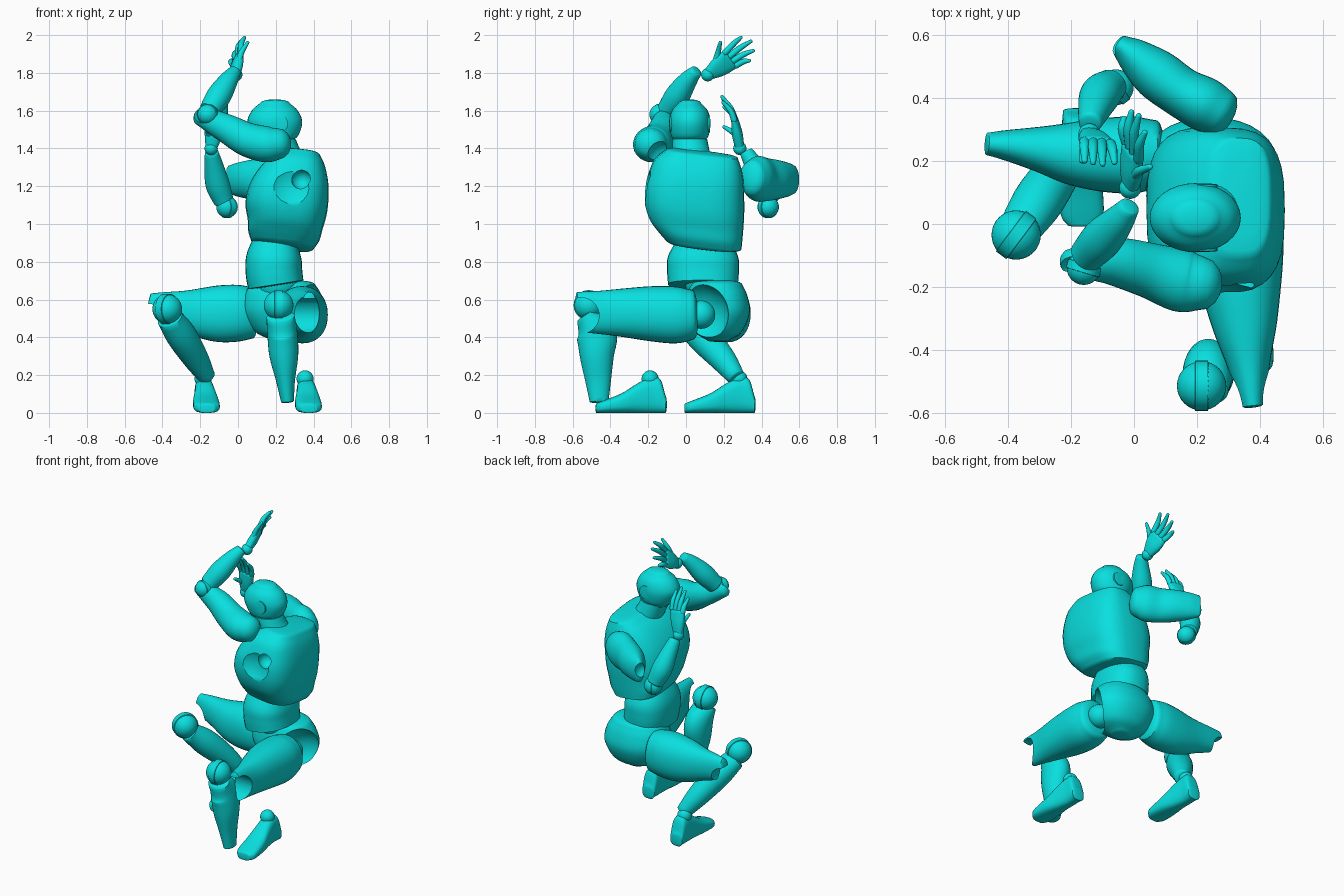
import bpy, bmesh, math
from mathutils import Vector

if "Cube" in bpy.data.objects:
    bpy.data.objects.remove(bpy.data.objects["Cube"], do_unlink=True)

teal = bpy.data.materials.new("teal")
teal.use_nodes = True
teal.diffuse_color = (0.003, 0.74, 0.74, 1)
teal.node_tree.nodes["Principled BSDF"].inputs["Base Color"].default_value = teal.diffuse_color
X, Y, Z = Vector((1, 0, 0)), Vector((0, 1, 0)), Vector((0, 0, 1))


def finish(name, bm):
    bmesh.ops.recalc_face_normals(bm, faces=bm.faces)
    mesh = bpy.data.meshes.new(name)
    bm.to_mesh(mesh)
    bm.free()
    mesh.materials.append(teal)
    obj = bpy.data.objects.new(name, mesh)
    bpy.context.collection.objects.link(obj)
    return smooth(obj)


def smooth(obj):
    bpy.ops.object.select_all(action='DESELECT')
    obj.select_set(True)
    bpy.context.view_layer.objects.active = obj
    bpy.ops.object.shade_smooth_by_angle(angle=math.radians(40))
    return obj


def spline(pts, steps=5):
    """Smooth curve through the points; radii ride along."""
    p = [Vector(q) for q in pts]
    p = [p[0] * 2 - p[1]] + p + [p[-1] * 2 - p[-2]]
    out = []
    for a, b, c, d in zip(p, p[1:], p[2:], p[3:]):
        for i in range(steps):
            t = i / steps
            out.append((b * 2 + (c - a) * t + (a * 2 - b * 5 + c * 4 - d) * t * t
                        + (b * 3 - a - c * 3 + d) * t ** 3) / 2)
    return out + [p[-2]]


def loft(name, pts, hint=X, power=2.0, dome=0.4, sides=32, axis=None):
    """Skin oval sections (x, y, z, radius along hint, other radius), ends domed.
    Sections face along the path, or along a fixed axis if given."""
    path = spline(pts)
    pos = [Vector(q[:3]) for q in path]
    rings = []
    last = len(path) - 1
    for i, q in enumerate(path):
        t = (axis or pos[min(i + 1, last)] - pos[max(i - 1, 0)]).normalized()
        rings.append((pos[i], t, q[3], q[4]))

    def cap(ring, sign):
        c, t, a, b = ring
        angles = [math.radians(d) for d in (25, 50, 70, 85)]
        return [(c + t * sign * dome * min(a, b) * math.sin(k), t,
                 a * math.cos(k), b * math.cos(k)) for k in angles]

    if dome:
        rings = cap(rings[0], -1)[::-1] + rings + cap(rings[-1], 1)
    bm = bmesh.new()
    loops = []
    for c, t, a, b in rings:
        u = (hint - t * hint.dot(t)).normalized()
        v = t.cross(u)
        loop = []
        for k in range(sides):
            w = 2 * math.pi * k / sides
            cs, sn = math.cos(w), math.sin(w)
            cs = math.copysign(abs(cs) ** (2 / power), cs)
            sn = math.copysign(abs(sn) ** (2 / power), sn)
            co = c + u * a * cs + v * b * sn
            co.z = max(co.z, 0)
            loop.append(bm.verts.new(co))
        loops.append(loop)
    for r, s in zip(loops, loops[1:]):
        for k in range(sides):
            n = (k + 1) % sides
            bm.faces.new((r[k], r[n], s[n], s[k]))
    bm.faces.new(loops[0])
    bm.faces.new(loops[-1])
    return finish(name, bm)


def ball(name, loc, r):
    bm = bmesh.new()
    bmesh.ops.create_uvsphere(bm, u_segments=32, v_segments=20, radius=r)
    bmesh.ops.translate(bm, verts=bm.verts, vec=loc)
    return finish(name, bm)


def rod(name, centre, axis, r, half):
    c, d = Vector(centre), axis.normalized() * half
    return loft(name, [(*(c - d), r, r), (*(c + d), r, r)], Z, dome=0.06)


def hinge(name, loc, r, axis):
    """Ball joint with a raised central band."""
    ball(name, loc, r * 0.98)
    rod(name + "_band", loc, axis, r, r * 0.25)


def carve(obj, cutter):
    cutter.hide_render = True
    mod = obj.modifiers.new("cut", 'BOOLEAN')
    mod.operation, mod.solver, mod.object = 'DIFFERENCE', 'EXACT', cutter
    bpy.context.view_layer.objects.active = obj
    bpy.ops.object.modifier_apply(modifier=mod.name)
    bpy.data.objects.remove(cutter, do_unlink=True)
    smooth(obj)


# Head and neck
loft("head", [(.2, .02, 1.44, .085, .08), (.2, .02, 1.47, .12, .1), (.195, .02, 1.54, .145, .11),
              (.195, .02, 1.6, .122, .095), (.195, .02, 1.64, .078, .06)], dome=.33, axis=Z)
rod("ears", (.22, .02, 1.53), Y, .045, .106)
loft("neck", [(.265, .035, 1.34, .1, .1), (.235, .025, 1.4, .092, .097), (.215, .02, 1.45, .09, .092)],
     dome=.1, axis=Z)

# Torso
chest = loft("chest", [(.235, .095, .89, .165, .2), (.243, .075, .94, .19, .225), (.25, .055, 1.0, .2, .25),
                       (.255, .045, 1.08, .217, .265), (.268, .045, 1.17, .213, .265),
                       (.288, .055, 1.25, .19, .252), (.31, .065, 1.32, .152, .23),
                       (.335, .085, 1.372, .1, .19)], power=3, dome=.12, axis=Vector((.12, .12, 1)))
carve(chest, ball("cutter", (.29, -.385, 1.215), .2))
carve(chest, ball("cutter", (.335, -.175, 1.235), .052))
loft("waist", [(.2, .09, .68, .148, .185), (.19, .09, .75, .15, .19), (.19, .09, .83, .145, .185),
               (.2, .09, .93, .11, .13)], power=2.4, dome=.05)
ball("waist_ball", (.21, .12, .69), .125)

# Pelvis with a hip socket
pelvis = loft("pelvis", [(.25, .17, .385, .07, .06), (.25, .17, .43, .16, .125), (.245, .17, .53, .215, .168),
                         (.24, .165, .62, .205, .16), (.235, .16, .685, .17, .135)], power=2.2, dome=.15, axis=Z)
carve(pelvis, ball("cutter", (.45, .05, .52), .175))
ball("left_hip_ball", (.345, .08, .52), .075)

# Thighs with notched knee ends
thigh = loft("left_thigh", [(.34, .04, .52, .12, .13), (.34, -.05, .518, .135, .15), (.34, -.18, .525, .13, .146),
                            (.352, -.32, .53, .104, .13), (.365, -.45, .532, .068, .115),
                            (.378, -.58, .535, .042, .105)], power=2.2, dome=.2)
carve(thigh, rod("cutter", (.37, -.555, .515), X, .095, .3))
thigh = loft("right_thigh", [(.08, .225, .53, .105, .135), (0, .22, .528, .122, .15), (-.1, .22, .525, .117, .15),
                             (-.2, .225, .53, .1, .132), (-.3, .238, .542, .073, .105),
                             (-.4, .25, .555, .05, .085), (-.47, .255, .565, .036, .068)], Y, 2.2, .2)
carve(thigh, rod("cutter", (-.475, .25, .5), Y, .078, .3))

# Knees and shins
hinge("left_knee", (.215, -.515, .57), .08, X)
hinge("right_knee", (-.375, -.035, .55), .08, Vector((.8, -.6, 0)))
loft("left_shin", [(.225, -.53, .51, .075, .055), (.235, -.475, .42, .08, .105), (.243, -.472, .3, .076, .09),
                   (.252, -.465, .17, .05, .068), (.262, -.46, .06, .034, .05)], dome=.2)
loft("right_shin", [(-.36, -.01, .5, .07, .06), (-.3, .08, .41, .08, .082), (-.225, .19, .29, .068, .07),
                    (-.165, .265, .19, .046, .048)], dome=.2)

# Feet share one shape
for side, dx, dy in (("left", 0, 0), ("right", -.54, .47)):
    shape = [(.375, -.475, .025, .045, .025), (.375, -.44, .032, .068, .032), (.37, -.34, .052, .068, .052),
             (.365, -.25, .08, .056, .08), (.36, -.18, .094, .05, .094), (.36, -.135, .088, .048, .088),
             (.36, -.108, .045, .045, .045)]
    loft(side + "_foot", [(x + dx, y + dy, z, a, b) for x, y, z, a, b in shape], power=2.8, dome=.15, axis=Y)
    ball(side + "_ankle", (.355 + dx, -.19 + dy, .18), .045)

# Upper arms, hollowed at shoulder and elbow
arm = loft("right_upper_arm", [(.215, -.19, 1.425, .085, .082), (.15, -.18, 1.422, .1, .095),
                               (.05, -.148, 1.447, .088, .09), (-.05, -.122, 1.5, .078, .078),
                               (-.13, -.12, 1.54, .06, .065), (-.2, -.12, 1.57, .042, .048)], Y, dome=.8)
carve(arm, ball("cutter", (-.185, -.16, 1.595), .06))
carve(arm, ball("cutter", (.28, -.12, 1.355), .085))
arm = loft("left_upper_arm", [(.28, .35, 1.245, .075, .095), (.225, .38, 1.24, .086, .12),
                              (.15, .42, 1.235, .08, .115), (.07, .478, 1.235, .08, .105),
                              (0, .535, 1.235, .058, .09), (-.045, .57, 1.235, .034, .075)],
           Vector((.5, .8, 0)), dome=.5)
carve(arm, ball("cutter", (-.095, .59, 1.25), .062))

# Elbows and forearms
hinge("right_elbow", (-.16, -.14, 1.58), .055, Vector((.3, 1, 0)))
hinge("left_elbow", (-.058, .435, 1.09), .058, Vector((.8, .6, 0)))
loft("right_forearm", [(-.15, -.1, 1.6, .056, .056), (-.1, -.045, 1.68, .065, .065),
                       (-.05, .01, 1.76, .05, .05), (-.015, .055, 1.81, .034, .032)], dome=.2)
loft("left_forearm", [(-.075, .44, 1.12, .053, .053), (-.108, .41, 1.21, .064, .064),
                      (-.128, .36, 1.31, .05, .05), (-.14, .32, 1.38, .036, .036)], dome=.2)


# Hands: wrist ball, flat palm, tapered fingers bent at the middle
def hand(side, wrist, knuckles, tips, thumb, bend):
    wrist, bend = Vector(wrist), Vector(bend)
    k = [Vector(q) for q in knuckles]
    across = k[1] - k[0]
    centre = (k[0] + k[1]) / 2
    half = across.length / 2
    ball(side + "_wrist", wrist, .035)
    loft(side + "_palm", [(*wrist, .03, .024), (*wrist.lerp(centre, .5), half * 1.15, .028),
                          (*centre, half + .014, .019)], across, 2.4, .3)
    fingers = [(k[0].lerp(k[1], i / 3), Vector(tip)) for i, tip in enumerate(tips)]
    fingers.append((wrist.lerp(k[0], .35), Vector(thumb)))
    for i, (root, tip) in enumerate(fingers):
        mid = root.lerp(tip, .5) + bend
        loft(f"{side}_finger_{i + 1}", [(*root, .017, .017), (*mid, .0155, .0155), (*tip, .009, .009)],
             across, dome=.8, sides=12)


hand("right", (-.012, .115, 1.79), [(.015, .205, 1.905), (-.025, .262, 1.838)],
     [(.035, .292, 1.988), (.015, .345, 1.968), (-.008, .357, 1.918), (-.032, .337, 1.865)],
     (.052, .182, 1.962), (-.008, .004, .008))
hand("left", (-.142, .285, 1.4), [(-.158, .262, 1.55), (-.075, .255, 1.55)],
     [(-.157, .2, 1.62), (-.13, .195, 1.66), (-.1, .19, 1.675), (-.062, .195, 1.645)],
     (-.165, .2, 1.515), (0, .012, 0))
